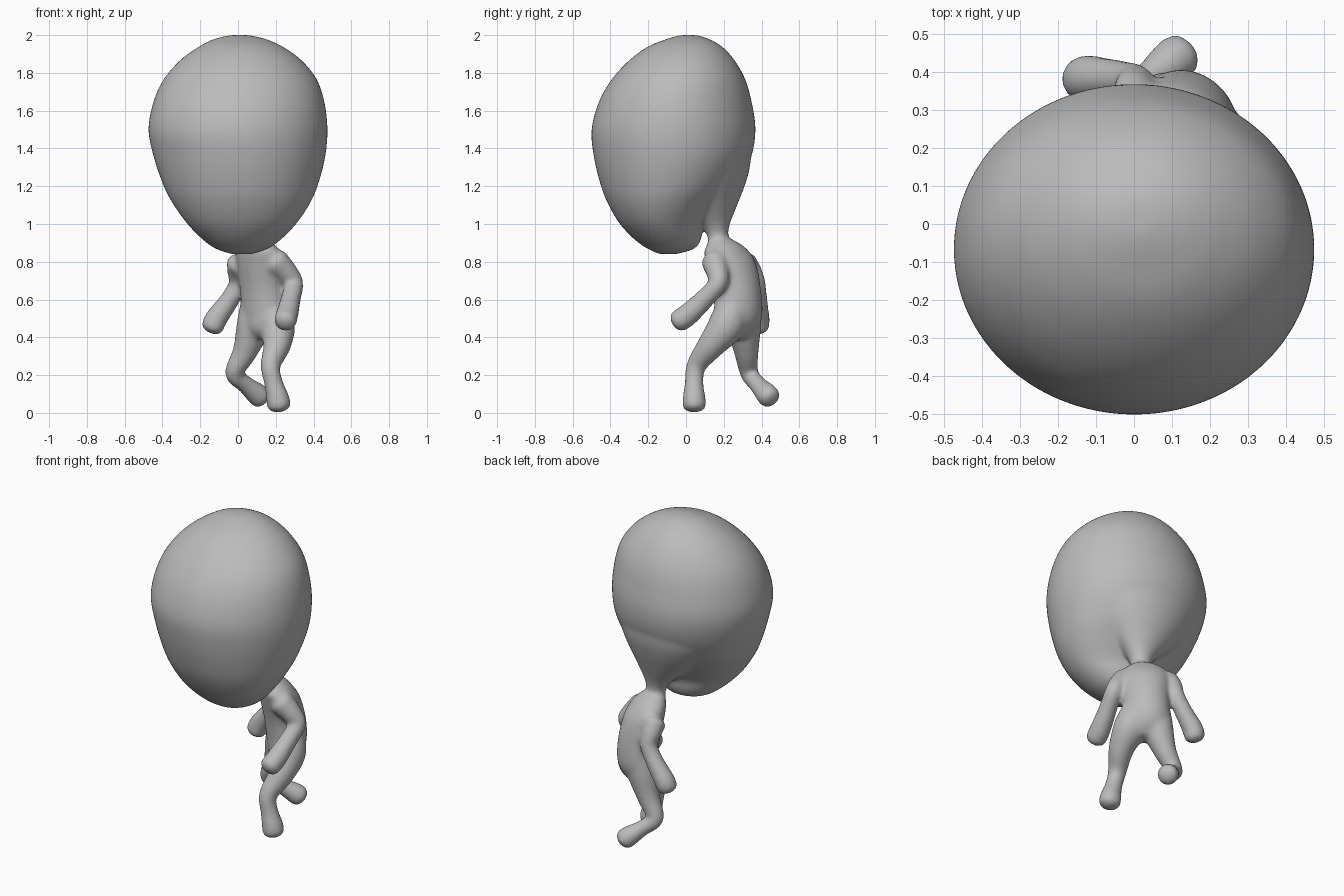
import bpy, bmesh, math
from mathutils import Vector

if "Cube" in bpy.data.objects:
    bpy.data.objects.remove(bpy.data.objects["Cube"])

SIDES = 64
bm = bmesh.new()


def smooth_rows(rows, steps=6):
    """Catmull-Rom interpolation through rows of numbers."""
    rows = [Vector(r) for r in rows]
    pts = [rows[0] * 2 - rows[1]] + rows + [rows[-1] * 2 - rows[-2]]
    out = []
    for a, b, c, d in zip(pts, pts[1:], pts[2:], pts[3:]):
        for i in range(steps):
            t = i / steps
            out.append(b + (c - a) * (t / 2) + (a * 2 - b * 5 + c * 4 - d) * (t * t / 2)
                       + (b * 3 - a - c * 3 + d) * (t ** 3 / 2))
    return out + [rows[-1]]


def loft(rings):
    """Closed skin over elliptical rings given as (centre, axis_u, axis_v)."""
    loops = []
    for centre, u, v in rings:
        angles = [2 * math.pi * i / SIDES for i in range(SIDES)]
        loops.append([bm.verts.new(centre + u * math.cos(a) + v * math.sin(a)) for a in angles])
    for a, b in zip(loops, loops[1:]):
        for i in range(SIDES):
            j = (i + 1) % SIDES
            bm.faces.new((a[i], a[j], b[j], b[i]))
    bm.faces.new(loops[0][::-1])
    bm.faces.new(loops[-1])


def limb(rows):
    """Round tube through (x, y, z, radius) rows with blunt domed ends."""
    rows = [(Vector(r[:3]), r[3]) for r in smooth_rows(rows)]
    domes = [math.radians(a) for a in (25, 50, 70, 85)]

    def dome(end, inner):
        n = (end[0] - inner[0]).normalized()
        return [(end[0] + n * end[1] * .6 * math.sin(a), end[1] * math.cos(a)) for a in domes]

    rows = dome(rows[0], rows[1])[::-1] + rows + dome(rows[-1], rows[-2])
    rings = []
    for i, (p, r) in enumerate(rows):
        t = (rows[min(i + 1, len(rows) - 1)][0] - rows[max(i - 1, 0)][0]).normalized()
        u = t.cross(Vector((1, 1, 0))).normalized()
        rings.append((p, u * r, t.cross(u) * r))
    loft(rings)


# Head: height, centre x, front y, back y, half width
head = [(2.0, .01, -.03, .06, .05), (1.98, .01, -.1, .12, .135), (1.94, .015, -.2, .19, .22),
        (1.87, .015, -.297, .255, .318), (1.77, .012, -.39, .312, .403),
        (1.65, .005, -.46, .347, .452), (1.5, 0, -.5, .368, .474), (1.35, .008, -.487, .343, .453),
        (1.2, .014, -.45, .26, .407), (1.1, .018, -.41, .175, .358), (1.0, .02, -.35, .1, .288),
        (.92, .02, -.275, .08, .21), (.87, .02, -.205, .045, .14), (.84, .02, -.14, -.05, .055)]
loft([(Vector((x, (f + b) / 2, z)), Vector((w, 0, 0)), Vector((0, (b - f) / 2, 0)))
      for z, x, f, b, w in smooth_rows(head)])

# Neck cone sweeping from the back of the head: x, y, z, half width, half depth
neck = [(.01, 0, 1.43, .41, .35), (.017, .05, 1.3, .35, .288), (.03, .09, 1.2, .275, .22),
        (.052, .128, 1.1, .18, .143), (.08, .155, 1.0, .088, .078),
        (.09, .17, .93, .058, .056), (.1, .2, .86, .07, .07)]
loft([(Vector((x, y, z)), Vector((w, 0, 0)), Vector((0, d, 0)))
      for x, y, z, w, d in smooth_rows(neck)])

# Torso, turned diagonally: x, y, z, half width, half depth
across, ahead = Vector((1, -1, 0)).normalized(), Vector((1, 1, 0)).normalized()
torso = [(.09, .17, .93, .05, .055), (.1, .2, .895, .095, .08), (.11, .217, .85, .14, .1),
         (.123, .243, .78, .145, .115), (.138, .27, .65, .135, .119),
         (.145, .278, .52, .138, .114), (.14, .268, .44, .118, .094), (.14, .26, .39, .06, .05)]
loft([(Vector((x, y, z)), across * w, ahead * d) for x, y, z, w, d in smooth_rows(torso)])

# Left arm swinging forward, right arm swinging back
limb([(.2, .153, .8, .072), (.26, .168, .74, .06), (.295, .17, .685, .051),
      (.28, .1, .605, .053), (.26, .01, .52, .06), (.25, -.04, .485, .06)])
limb([(.008, .31, .79, .07), (0, .35, .74, .056), (0, .372, .68, .05),
      (-.05, .38, .59, .052), (-.115, .383, .5, .06), (-.135, .38, .455, .06)])

# Left leg stepping forward, right leg kicking back
limb([(.185, .25, .56, .09), (.206, .212, .46, .097), (.207, .135, .36, .074),
      (.172, .055, .25, .053), (.188, .043, .16, .05), (.21, .043, .08, .061),
      (.217, .043, .04, .064)])
limb([(.1, .305, .56, .09), (.08, .308, .45, .09), (.035, .32, .32, .065),
      (-.02, .335, .21, .049), (.04, .38, .15, .047), (.1, .427, .1, .06),
      (.12, .442, .081, .06)])

bmesh.ops.recalc_face_normals(bm, faces=bm.faces)
mesh = bpy.data.meshes.new("figure")
bm.to_mesh(mesh)
bm.free()
figure = bpy.data.objects.new("figure", mesh)
bpy.context.collection.objects.link(figure)

# Fuse all parts into one soft skin
remesh = figure.modifiers.new("fuse", "REMESH")
remesh.mode = "VOXEL"
remesh.voxel_size = .011
remesh.use_smooth_shade = True
soften = figure.modifiers.new("soften", "SMOOTH")
soften.factor = .5
soften.iterations = 16

# Plain grey clay
clay = bpy.data.materials.new("grey clay")
clay.use_nodes = True
grey = (.5, .5, .5, 1)
clay.diffuse_color = grey
bsdf = clay.node_tree.nodes["Principled BSDF"]
bsdf.inputs["Base Color"].default_value = grey
bsdf.inputs["Roughness"].default_value = .7
mesh.materials.append(clay)
for p in mesh.polygons:
    p.use_smooth = True
